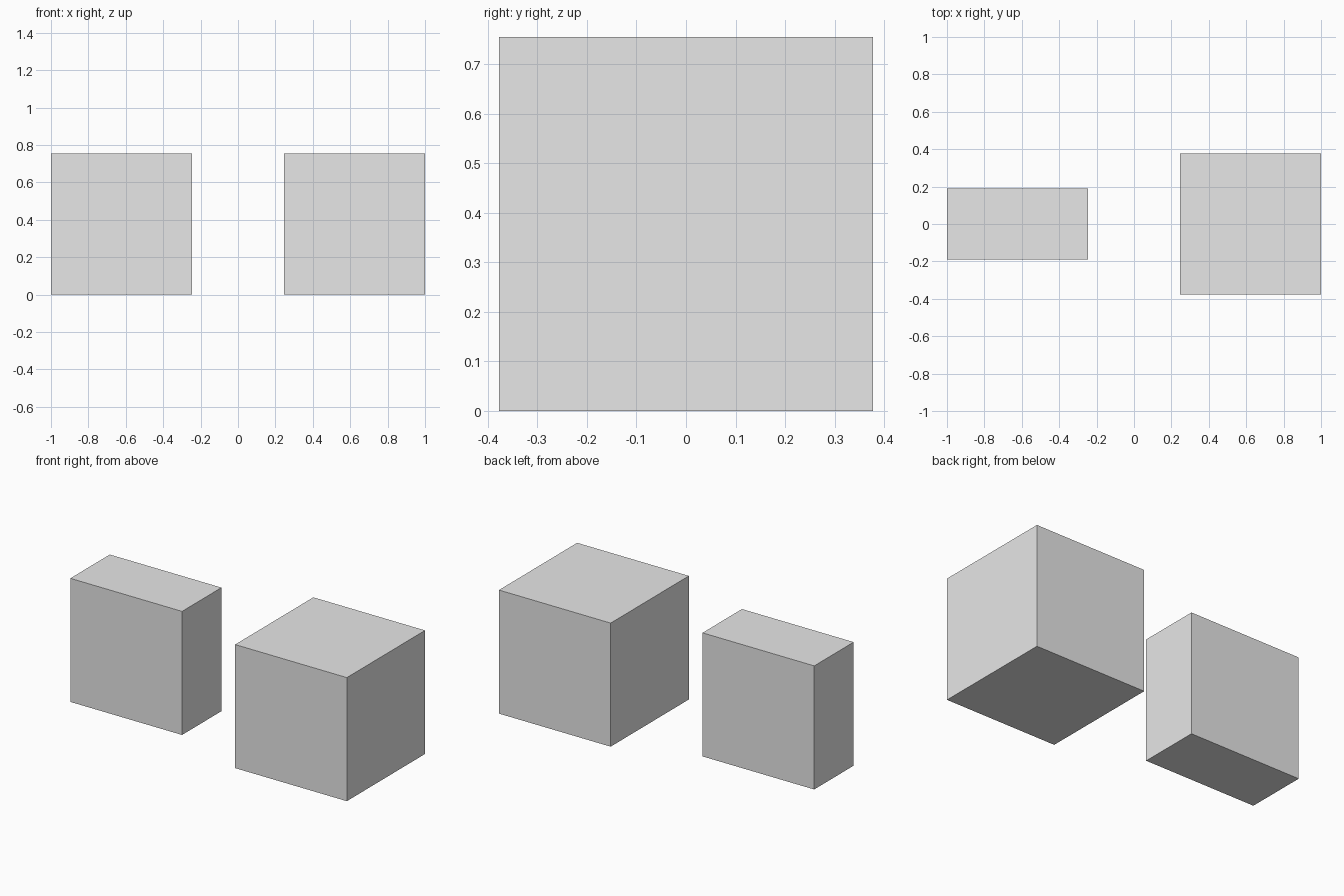
import bpy

# Remove the default object
default = bpy.data.objects.get("Cube")
if default:
    bpy.data.objects.remove(default, do_unlink=True)

SIZE = 0.755
OFFSET = 1 - SIZE / 2

# Single plain grey material
grey = bpy.data.materials.new("light_grey")
grey.use_nodes = True
colour = (0.8, 0.8, 0.8, 1)
grey.diffuse_color = colour
for node in grey.node_tree.nodes:
    if node.type == 'BSDF_PRINCIPLED':
        node.inputs["Base Color"].default_value = colour


def add_block(name, x, depth):
    """Box standing on the ground, with its scale applied."""
    bpy.ops.mesh.primitive_cube_add(size=1, location=(x, 0, SIZE / 2))
    block = bpy.context.object
    block.name = name
    block.scale = (SIZE, depth, SIZE)
    bpy.ops.object.transform_apply(location=False, rotation=False, scale=True)
    block.data.materials.append(grey)
    return block


# Full block on the left, half-depth block on the right
add_block("full_block", OFFSET, SIZE)
add_block("half_block", -OFFSET, SIZE / 2 + 0.003)
